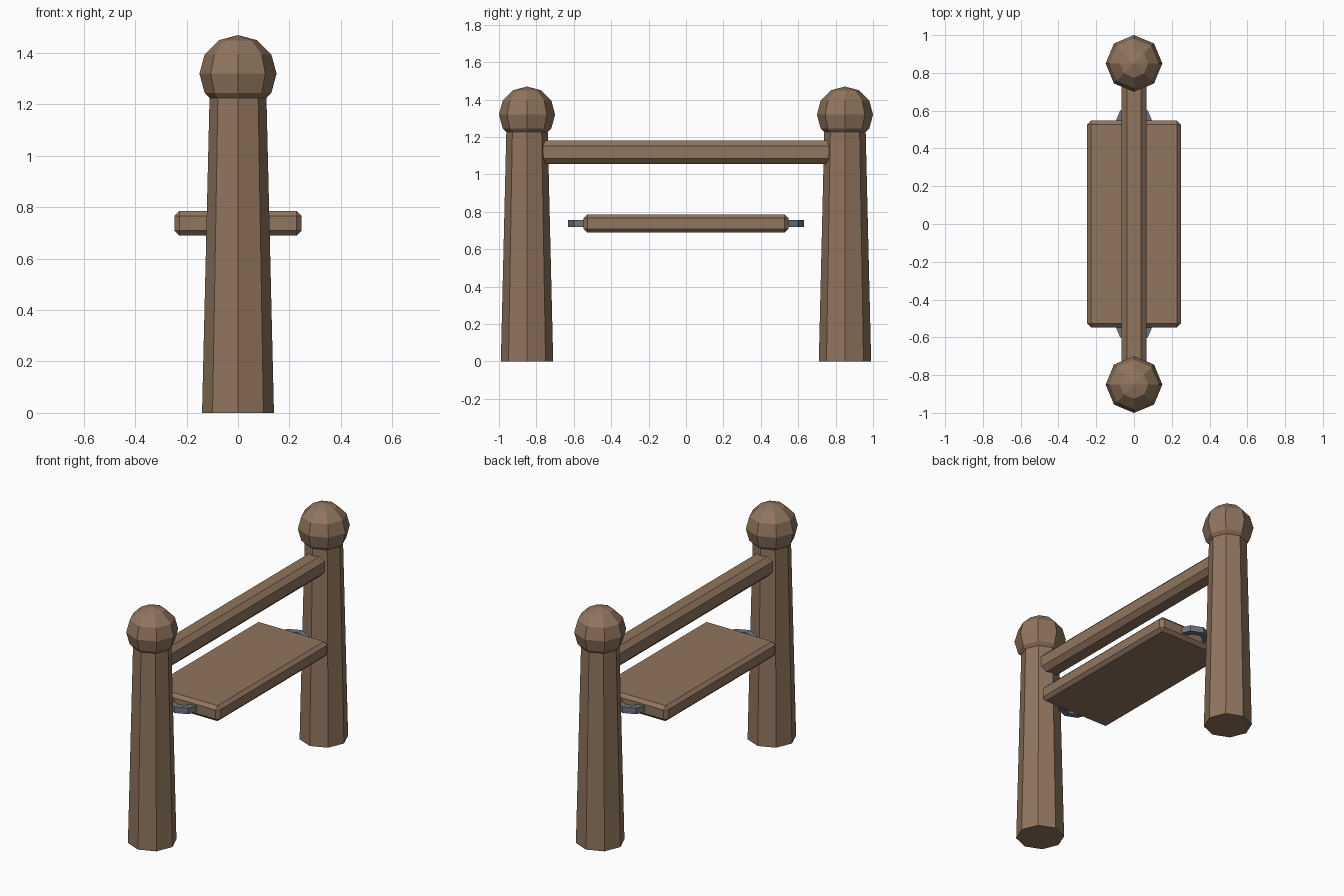
import bpy
import bmesh
import math
from mathutils import Matrix

old = bpy.data.objects.get("Cube")
if old:
    bpy.data.objects.remove(old, do_unlink=True)


def make_material(name, rgb):
    mat = bpy.data.materials.new(name)
    color = (*rgb, 1.0)
    mat.diffuse_color = color
    mat.use_nodes = True
    mat.node_tree.nodes["Principled BSDF"].inputs["Base Color"].default_value = color
    return mat


wood = make_material("brown wood", (0.28, 0.178, 0.112))
metal = make_material("grey metal", (0.15, 0.168, 0.205))


def add_object(name, bm, mat, location):
    bmesh.ops.recalc_face_normals(bm, faces=bm.faces)
    mesh = bpy.data.meshes.new(name)
    bm.to_mesh(mesh)
    bm.free()
    mesh.materials.append(mat)
    obj = bpy.data.objects.new(name, mesh)
    obj.location = location
    bpy.context.collection.objects.link(obj)
    return obj


def bevelled_box(name, size, location, bevel):
    bm = bmesh.new()
    bmesh.ops.create_cube(bm, size=1, matrix=Matrix.Diagonal((*size, 1)))
    bmesh.ops.bevel(bm, geom=bm.edges[:], offset=bevel, segments=1, affect='EDGES')
    return add_object(name, bm, wood, location)


def post(name, y):
    # Tapered eight-sided trunk
    height = 1.26
    bm = bmesh.new()
    bmesh.ops.create_cone(bm, cap_ends=True, segments=8, radius1=0.14, radius2=0.11,
                          depth=height, matrix=Matrix.Translation((0, 0, height / 2)))
    add_object(name, bm, wood, (0, y, 0))


def knob(name, y):
    # Faceted ball on top of the post
    bm = bmesh.new()
    bmesh.ops.create_uvsphere(bm, u_segments=8, v_segments=6, radius=0.15)
    add_object(name, bm, wood, (0, y, 1.32))


def ring(name, y):
    # Flat eight-sided ring with a square section
    half, sides = 0.019, 8
    bm = bmesh.new()
    loops = []
    for i in range(sides):
        a = math.tau * i / sides
        section = [(0.105, -half), (0.105, half), (0.065, half), (0.065, -half)]
        loops.append([bm.verts.new((r * math.cos(a), r * math.sin(a), z)) for r, z in section])
    for i in range(sides):
        here, there = loops[i], loops[(i + 1) % sides]
        for j in range(4):
            k = (j + 1) % 4
            bm.faces.new((here[j], there[j], there[k], here[k]))
    add_object(name, bm, metal, (0, y, 0.738))


# Matching parts at both ends
for side, sign in (("front", -1), ("back", 1)):
    post(side + "_post", 0.85 * sign)
    knob(side + "_post_knob", 0.85 * sign)
    ring(side + "_seat_ring", 0.525 * sign)

# Crossbar and hanging seat
bevelled_box("crossbar", (0.13, 1.64, 0.125), (0, 0, 1.118), 0.029)
bevelled_box("seat", (0.495, 1.095, 0.097), (0, 0, 0.738), 0.02)
